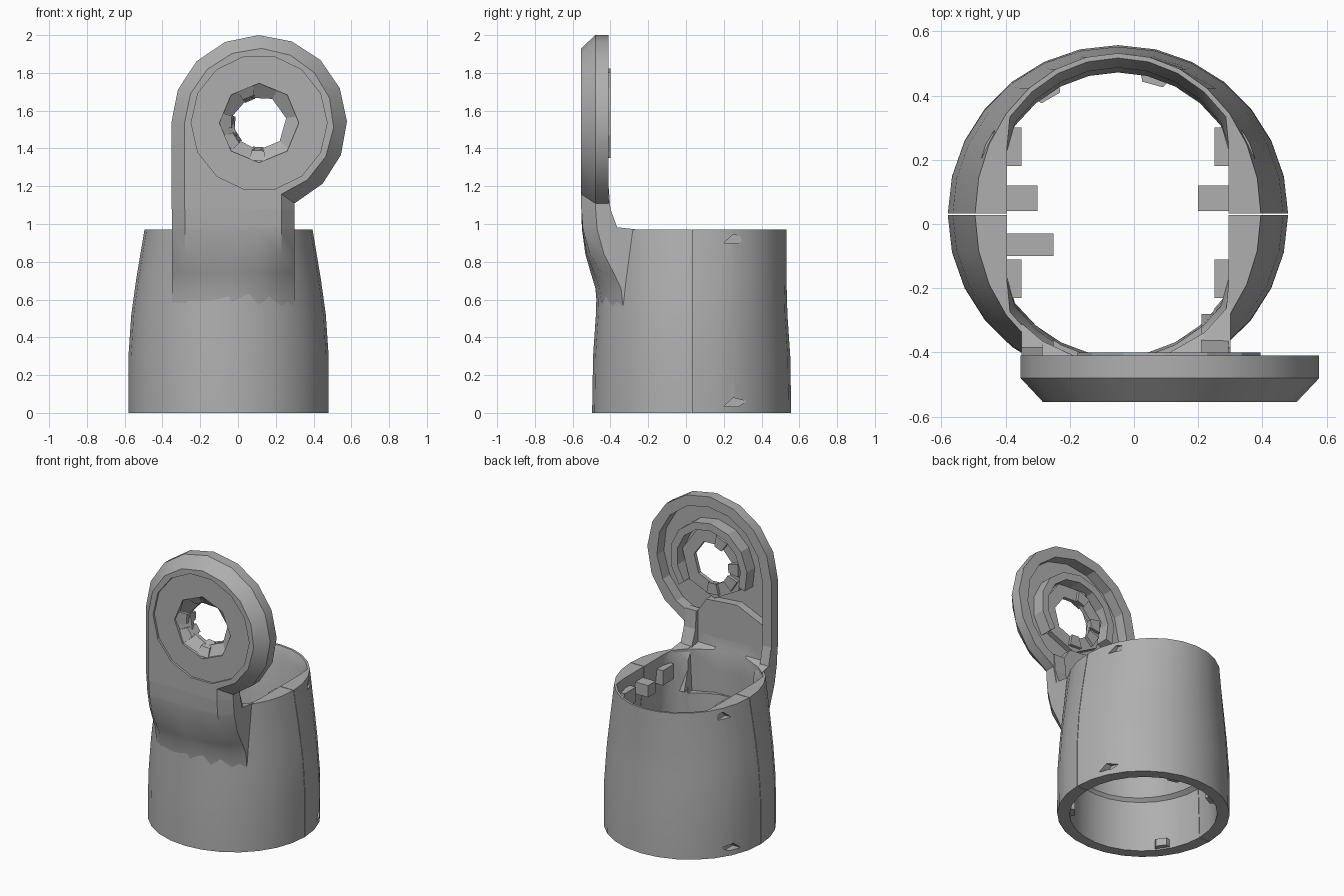
import bpy, bmesh, math

cube = bpy.data.objects.get("Cube")
if cube:
    bpy.data.objects.remove(cube, do_unlink=True)

grey = bpy.data.materials.new("mid_grey")
grey.use_nodes = True
COLOR = (0.43, 0.43, 0.43, 1)
grey.diffuse_color = COLOR
grey.node_tree.nodes["Principled BSDF"].inputs["Base Color"].default_value = COLOR


def loft(name, loops, closed=False, smooth=None):
    """Skin a series of equal-length closed loops, capping the ends unless closed."""
    bm = bmesh.new()
    rings = [[bm.verts.new(p) for p in loop] for loop in loops]
    n = len(rings[0])
    pairs = list(zip(rings, rings[1:]))
    if closed:
        pairs.append((rings[-1], rings[0]))
    else:
        bm.faces.new(rings[0])
        bm.faces.new(rings[-1])
    for a, b in pairs:
        for i in range(n):
            j = (i + 1) % n
            bm.faces.new((a[i], a[j], b[j], b[i]))
    bmesh.ops.recalc_face_normals(bm, faces=bm.faces)
    mesh = bpy.data.meshes.new(name)
    bm.to_mesh(mesh)
    bm.free()
    mesh.materials.append(grey)
    obj = bpy.data.objects.new(name, mesh)
    bpy.context.collection.objects.link(obj)
    if smooth:
        bpy.ops.object.select_all(action="DESELECT")
        obj.select_set(True)
        bpy.context.view_layer.objects.active = obj
        bpy.ops.object.shade_smooth_by_angle(angle=math.radians(smooth))
    return obj


def cut(obj, *cutters):
    for c in cutters:
        mod = obj.modifiers.new("cut", "BOOLEAN")
        mod.operation, mod.solver, mod.object = "DIFFERENCE", "EXACT", c
    deps = bpy.context.evaluated_depsgraph_get()
    mesh = bpy.data.meshes.new_from_object(obj.evaluated_get(deps))
    obj.modifiers.clear()
    obj.data = mesh
    for c in cutters:
        bpy.data.objects.remove(c, do_unlink=True)


def angles(start, end, n):
    return [math.radians(start + (end - start) * i / n) for i in range(n + 1)]


def box(name, x0, x1, y0, y1, z0, z1):
    return loft(name, [[(x0, y0, z), (x1, y0, z), (x1, y1, z), (x0, y1, z)] for z in (z0, z1)])


# Sleeve: two half shells (radius x, radius y, height) with a thin seam
CX, CY = -0.05, 0.03
OUTER = [(.53, .525, 0), (.53, .52, .3), (.515, .505, .52), (.49, .50, .7), (.445, .50, .97)]
INNER = [(.43, .485, .97), (.41, .455, .9), (.41, .44, .36), (.44, .455, .34), (.45, .455, 0)]


def wall_point(rx, ry, z, a, flat):
    x = rx * math.cos(a)
    if flat and z > .8:
        x = max(-.345, min(.345, x))
    return CX + x, CY + ry * math.sin(a), z


def half_shell(name, start, end, shift):
    loops = []
    for a in angles(start, end, 14):
        pts = [wall_point(*p, a, False) for p in OUTER] + [wall_point(*p, a, True) for p in INNER]
        loops.append([(x, y + shift, z) for x, y, z in pts])
    return loft(name, loops, smooth=35)


front_shell = half_shell("sleeve_front", 180, 360, -0.002)
back_shell = half_shell("sleeve_back", 0, 180, 0.002)


# Small triangular notches beside the seams
def notch(side, z, depth):
    loops = []
    for off in (depth, .6):
        x = CX + side * off
        loops.append([(x, .20, z), (x, .25, z + .045), (x, .32, z + .027), (x, .28, z)])
    return loft("notch_cutter", loops)


cut(back_shell, *[notch(s, z, d) for s in (-1, 1) for z, d in ((.035, .44), (.9, .385))])
# Front wall opens where the neck panel passes through
cut(front_shell, box("neck_cutter", -.25, .21, -.7, -.25, .68, 1.2))

# Grip tabs inside the sleeve
for side, wall in ((-1, -.41), (1, .31)):
    for i, (y0, y1, reach, z0) in enumerate([(.18, .30, .06, .8), (.04, .12, .11, .82),
                                             (-.23, -.11, .06, .8)]):
        tip = wall - side * reach
        box(f"grip_tab_{i}", min(wall, tip), max(wall, tip), y0, y1, z0, .9)
box("locating_tab", -.42, -.25, -.10, -.03, .78, .86)

# Lower rim lugs inside the mouth
for deg in (75, 120, 215, 320):
    a = math.radians(deg)
    loft("rim_lug", [[(CX + r * math.cos(a + d), CY + r * math.sin(a + d), z)
                      for r, d in ((.42, -.08), (.47, -.12), (.47, .12), (.42, .08))] for z in (.01, .06)])

# Head: keyhole-shaped plate around the eye
HX, HZ = .112, 1.535


def keyhole(r, left, right, bottom, y):
    a0 = -math.acos((right - HX) / r)
    pts = [(HX + r * math.cos(a), y, HZ + r * math.sin(a))
           for a in angles(math.degrees(a0), 180, 11)]
    return pts + [(left, y, bottom), (right, y, bottom)]


head = loft("head", [keyhole(r, HX - r, right, 1.08, y)
                     for r, right, y in ((.465, .30, -.41), (.465, .30, -.48), (.395, .23, -.555))], smooth=35)


def disc(r, y0, y1, n, name="disc_cutter"):
    return loft(name, [[(HX + r * math.cos(a), y, HZ + r * math.sin(a))
                        for a in angles(0, 360, n)[:-1]] for y in (y0, y1)])


pocket = loft("pocket_cutter", [keyhole(.395, -.285, .22, 1.0, y) for y in (-.485, -.3)])
cut(head, pocket, disc(.36, -.6, -.54, 14), disc(.21, -.7, -.2, 8))


# Curved ridge behind the eye and collar in its bore
def head_arc(name, profile, start, end, n, closed=False):
    turns = angles(start, end, n)
    return loft(name, [[(HX + r * math.cos(a), y, HZ + r * math.sin(a)) for r, y in profile]
                       for a in (turns[:-1] if closed else turns)], closed)


head_arc("back_ridge", [(.24, -.49), (.24, -.40), (.29, -.40), (.29, -.49)], -40, 200, 9)
head_arc("eye_collar", [(.235, -.535), (.145, -.475), (.145, -.45), (.235, -.45)], 10, 370, 7, True)
for deg in (100, 165, 200, 255):
    head_arc("bore_tooth", [(.205, -.53), (.15, -.50), (.13, -.43), (.205, -.43)], deg, deg + 25, 1)

# Raised inner panel below the eye, continuing the neck floor
loft("neck_panel", [[(-.285, y, 1.05), (.21, y, 1.05), (.21, y, 1.2), (.15, y, 1.29),
                     (-.08, y, 1.31), (-.285, y, 1.22)] for y in (-.5, -.43)])


# Neck: lofted down from the head until it fades into the sleeve
def shell_y(x, z):
    for (rx0, ry0, z0), (rx1, ry1, z1) in zip(OUTER, OUTER[1:]):
        if z <= z1:
            break
    t = min(1, (z - z0) / (z1 - z0))
    rx, ry = rx0 + (rx1 - rx0) * t, ry0 + (ry1 - ry0) * t
    return CY - ry * math.sqrt(1 - ((x - CX) / rx) ** 2)


def neck_section(z, blend):
    def face(x, y):
        return x, y * blend + (shell_y(x, z) + .003) * (1 - blend), z

    def back(x, y):
        return x, y if z > .97 else max(y, shell_y(x, z) + .03), z

    rim = -.41 if z > 1 else -.385
    return [back(-.35, rim), face(-.35, -.48), face(-.28, -.555), face(-.16, -.555),
            face(-.03, -.555), face(.11, -.555), face(.23, -.555), face(.30, -.48),
            back(.30, rim), back(.22, rim), back(.22, -.43), back(.08, -.43),
            back(-.15, -.43), back(-.285, -.43), back(-.285, rim)]


loft("neck", [neck_section(z, b) for z, b in ((1.1, 1), (.985, .96), (.97, .95), (.84, .75), (.74, .42),
                                               (.66, .14), (.56, 0))], smooth=40)

# Stiffening rib on the inner side of the neck
loft("neck_rib", [[(.21, front, z), (.295, front, z), (.295, y, z), (.21, y, z)]
                  for z, front, y in ((1.2, -.46, -.41), (1.08, -.46, -.40),
                                      (.97, -.44, -.36), (.7, -.31, -.28))])
